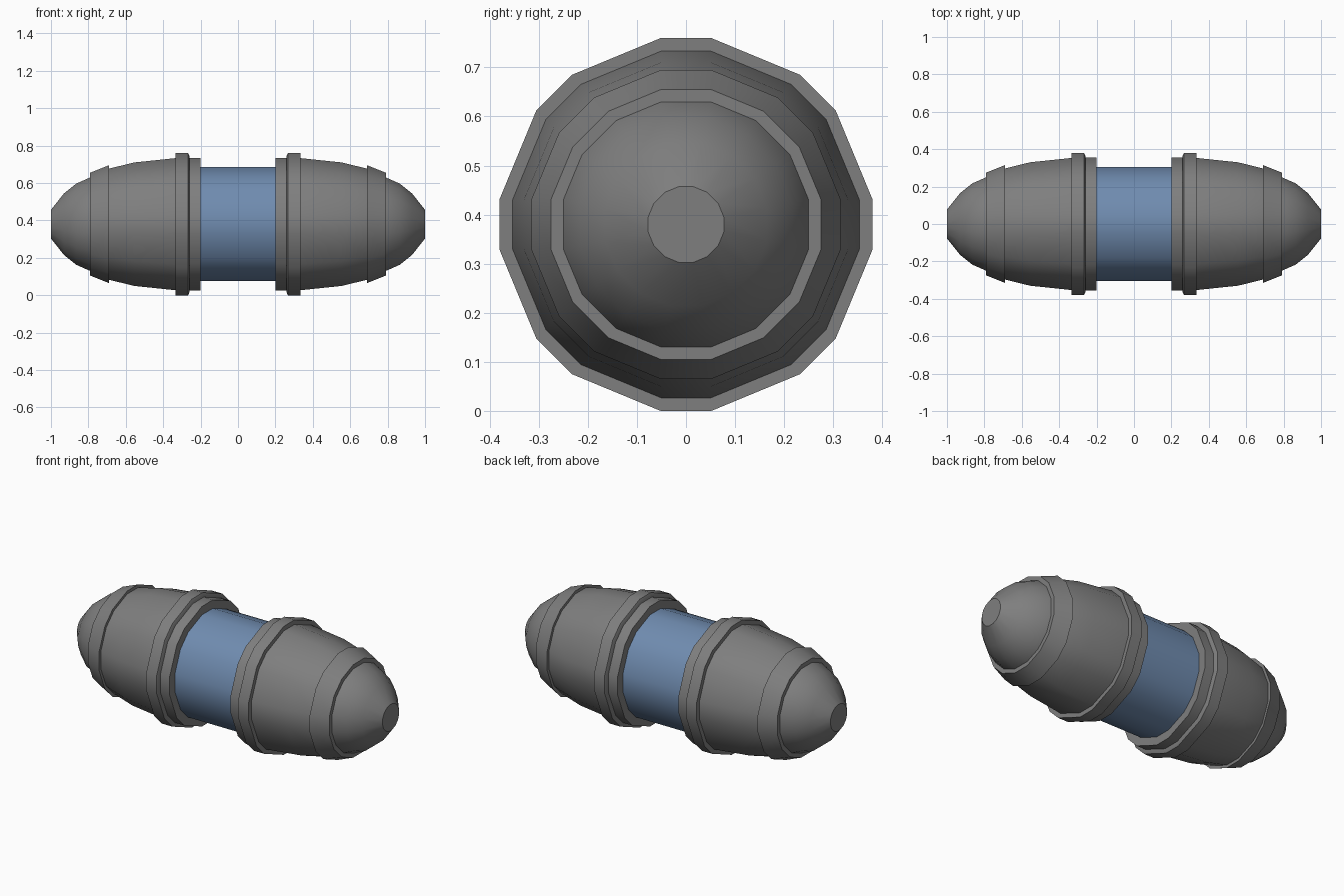
import bpy, bmesh, math
from mathutils import Vector

if "Cube" in bpy.data.objects:
    bpy.data.objects.remove(bpy.data.objects["Cube"])

CENTRE_Z = 0.38
BEVEL = 0.051  # half width of the flat on each corner of the octagon


def material(name, rgb):
    m = bpy.data.materials.new(name)
    m.use_nodes = True
    m.diffuse_color = (*rgb, 1)
    m.node_tree.nodes["Principled BSDF"].inputs["Base Color"].default_value = (*rgb, 1)
    return m


grey = material("dark grey shell", (0.21, 0.21, 0.21))
blue = material("steel blue", (0.16, 0.26, 0.43))


def section(x, r):
    """Octagon with bevelled corners, becoming a regular 16-gon when small."""
    flat = min(BEVEL, 0.2 * r)
    points = []
    for k in range(8):
        a = k * math.pi / 4
        out = Vector((0, math.cos(a), math.sin(a)))
        side = Vector((0, -math.sin(a), math.cos(a)))
        for sign in (-1, 1):
            points.append(Vector((x, 0, CENTRE_Z)) + out * r + side * flat * sign)
    return points


def loft(name, profile, mat, mirror=1):
    """Closed body skinned along x through (x, radius) stations."""
    bm = bmesh.new()
    rings = [[bm.verts.new(p) for p in section(x * mirror, r)] for x, r in profile]
    for a, b in zip(rings, rings[1:]):
        n = len(a)
        for i in range(n):
            j = (i + 1) % n
            bm.faces.new((a[i], a[j], b[j], b[i]))
    bm.faces.new(rings[0])
    bm.faces.new(rings[-1])
    bmesh.ops.recalc_face_normals(bm, faces=bm.faces)
    mesh = bpy.data.meshes.new(name)
    bm.to_mesh(mesh)
    bm.free()
    mesh.materials.append(mat)
    mesh.shade_smooth()
    mesh.set_sharp_from_angle(angle=math.radians(30))
    obj = bpy.data.objects.new(name, mesh)
    bpy.context.scene.collection.objects.link(obj)
    return obj


# Central cylinder
loft("core", [(-0.22, 0.305), (0.22, 0.305)], blue)

# Stepped parts of each end
parts = {
    "rim": [(0.2, 0.355), (0.28, 0.355)],
    "collar": [(0.26, 0.365), (0.267, 0.38), (0.335, 0.38)],
    "shell": [(0.27, 0.355), (0.335, 0.353), (0.555, 0.33), (0.69, 0.297), (0.71, 0.29)],
    "flare": [(0.69, 0.315), (0.79, 0.275)],
    "nose": [(0.77, 0.255), (0.79, 0.25), (0.865, 0.217), (0.93, 0.165), (1.0, 0.077)],
}
for side, sign in (("left", 1), ("right", -1)):
    for part, profile in parts.items():
        loft(side + "_" + part, profile, grey, sign)
